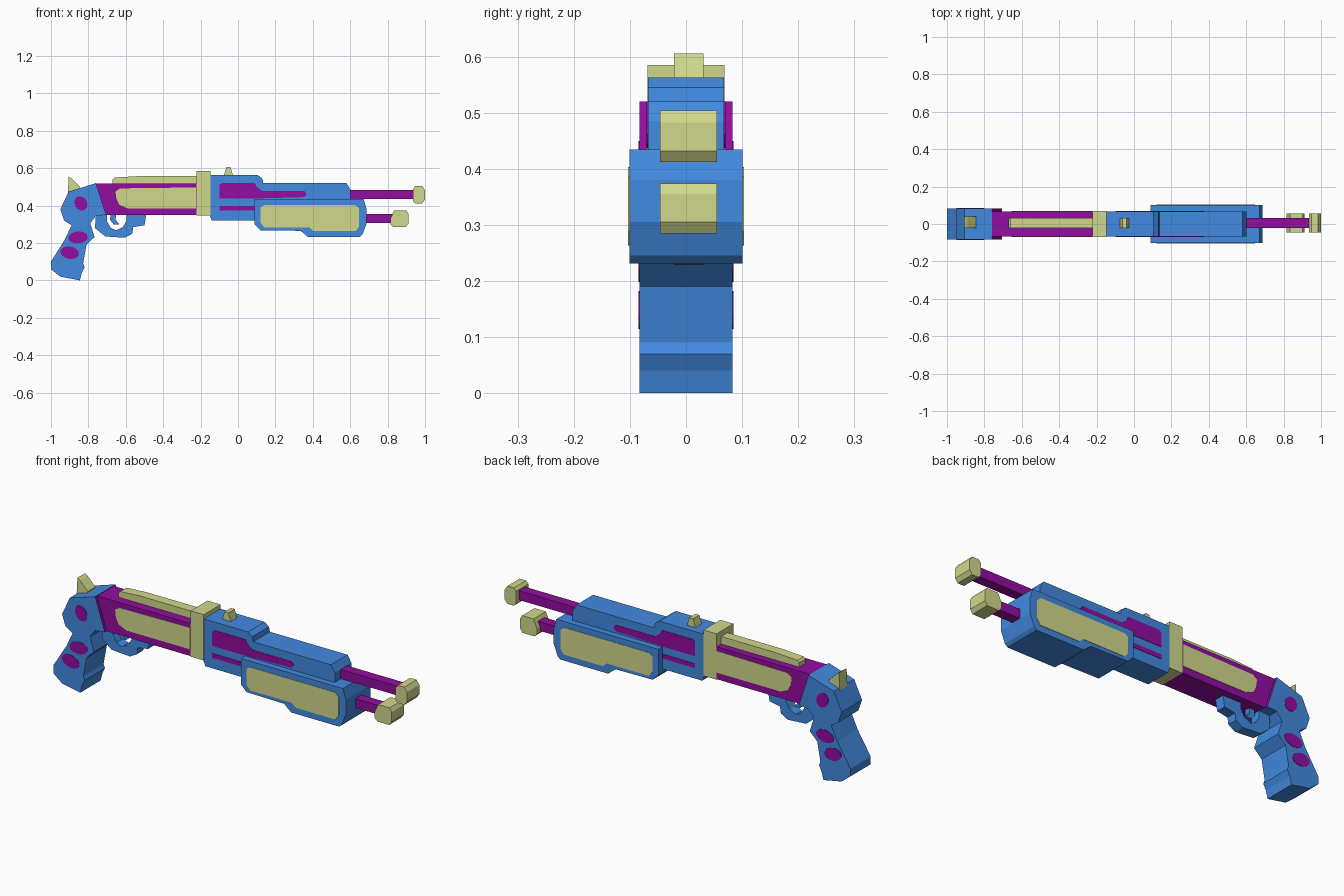
import bpy, bmesh, math
from mathutils import Vector


def material(name, col):
    m = bpy.data.materials.new(name)
    m.diffuse_color = (*col, 1)
    return m


BLUE = material("blue", (0.054, 0.255, 0.745))
PURPLE = material("purple", (0.290, 0.004, 0.350))
YELLOW = material("pale_yellow", (0.640, 0.690, 0.260))


def prism(name, pts, y0, y1, mat):
    """Extrude a side profile of (x, z) points from y0 to y1."""
    bm = bmesh.new()
    face = bm.faces.new([bm.verts.new((x, y0, z)) for x, z in pts])
    ext = bmesh.ops.extrude_face_region(bm, geom=[face])
    moved = [v for v in ext["geom"] if isinstance(v, bmesh.types.BMVert)]
    bmesh.ops.translate(bm, verts=moved, vec=(0, y1 - y0, 0))
    bmesh.ops.recalc_face_normals(bm, faces=bm.faces)
    me = bpy.data.meshes.new(name)
    bm.to_mesh(me)
    bm.free()
    me.materials.append(mat)
    ob = bpy.data.objects.new(name, me)
    bpy.context.collection.objects.link(ob)
    return ob


def rect(x0, x1, z0, z1):
    return [(x0, z0), (x1, z0), (x1, z1), (x0, z1)]


def ellipse(cx, cz, rx, rz, tilt=0.0, n=14):
    pts = []
    for i in range(n):
        a = 2 * math.pi * i / n
        u, w = rx * math.cos(a), rz * math.sin(a)
        pts.append((cx + u * math.cos(tilt) - w * math.sin(tilt),
                    cz + u * math.sin(tilt) + w * math.cos(tilt)))
    return pts


def side_plates(name, pts, half, mat):
    """Thin painted panels on both sides of a part of given half width."""
    for side, s in (("front", -1), ("back", 1)):
        prism(f"{name}_{side}", pts, s * (half - 0.003), s * (half + 0.002), mat)


GRIP, BODY, PUMP = 0.083, 0.068, 0.101   # half widths
MID0, MID1 = -0.021, 0.031               # narrow centre parts

# pistol grip, with its slanted front face in purple
grip = prism("grip", [
    (-0.76, 0.52), (-0.855, 0.49), (-0.905, 0.475), (-0.95, 0.38),
    (-0.93, 0.32), (-0.89, 0.295), (-0.925, 0.22), (-1.0, 0.10),
    (-1.0, 0.06), (-0.95, 0.02), (-0.845, 0.0), (-0.835, 0.04),
    (-0.82, 0.07), (-0.828, 0.09), (-0.81, 0.19), (-0.767, 0.232),
    (-0.79, 0.305), (-0.76, 0.345), (-0.705, 0.35)], -GRIP, GRIP, BLUE)
grip.data.materials.append(PURPLE)
slant = Vector((0.17, 0, 0.055)).normalized()
for p in grip.data.polygons:
    if p.normal.dot(slant) > 0.99 and p.center.z > 0.4:
        p.material_index = 1

# grip spots
for i, (cx, cz, rx, rz, t) in enumerate([(-0.84, 0.412, 0.033, 0.04, 0.5),
                                         (-0.855, 0.23, 0.052, 0.032, 0.1),
                                         (-0.90, 0.148, 0.05, 0.033, -0.2)]):
    side_plates(f"grip_spot_{i + 1}", ellipse(cx, cz, rx, rz, t), GRIP, PURPLE)

# hammer spur
prism("hammer", [(-0.905, 0.555), (-0.89, 0.545), (-0.845, 0.50), (-0.86, 0.48),
                 (-0.91, 0.465)], MID0, 0.041, YELLOW)

# trigger guard and trigger
prism("trigger_guard", [
    (-0.76, 0.35), (-0.765, 0.28), (-0.71, 0.235), (-0.605, 0.228),
    (-0.565, 0.25), (-0.56, 0.285), (-0.50, 0.295), (-0.49, 0.355),
    (-0.595, 0.355), (-0.595, 0.32), (-0.615, 0.285), (-0.65, 0.268),
    (-0.68, 0.28), (-0.70, 0.315), (-0.70, 0.355)], MID0, MID1, BLUE)
prism("trigger", [(-0.68, 0.355), (-0.685, 0.325), (-0.665, 0.30), (-0.635, 0.30),
                  (-0.655, 0.325), (-0.65, 0.355)], -0.01, 0.02, BLUE)

# receiver with side panels, top rib and collar
prism("receiver", [(-0.765, 0.518), (-0.71, 0.35), (-0.20, 0.35), (-0.20, 0.518)],
      -BODY, BODY, PURPLE)
side_plates("receiver_panel", [
    (-0.655, 0.475), (-0.63, 0.492), (-0.225, 0.497), (-0.225, 0.385), (-0.59, 0.385),
    (-0.635, 0.405), (-0.65, 0.435)], BODY, YELLOW)
prism("top_rib", [(-0.67, 0.51), (-0.20, 0.51), (-0.20, 0.557), (-0.54, 0.557),
                  (-0.66, 0.55), (-0.67, 0.54)], MID0, MID1, YELLOW)
prism("collar", rect(-0.223, -0.148, 0.348, 0.585), -BODY - 0.001, BODY + 0.001, YELLOW)

# front body with purple inlays and sight
prism("front_body", [
    (-0.15, 0.563), (0.105, 0.563), (0.13, 0.545), (0.135, 0.52), (0.58, 0.52),
    (0.602, 0.485), (0.602, 0.32), (-0.14, 0.32), (-0.15, 0.345)], -BODY, BODY, BLUE)
side_plates("body_inlay", [
    (-0.10, 0.51), (-0.085, 0.52), (0.09, 0.52), (0.10, 0.50), (0.13, 0.477),
    (0.355, 0.477), (0.368, 0.462), (0.355, 0.445), (0.06, 0.437), (-0.10, 0.437)],
    BODY, PURPLE)
side_plates("body_stripe", rect(-0.10, 0.09, 0.375, 0.398), BODY, PURPLE)
prism("front_sight", [(-0.078, 0.555), (-0.025, 0.555), (-0.04, 0.605), (-0.062, 0.605)],
      MID0, MID1, YELLOW)

# pump handguard with panels
prism("handguard", [
    (0.087, 0.434), (0.672, 0.434), (0.688, 0.38), (0.688, 0.305), (0.665, 0.245),
    (0.65, 0.231), (0.375, 0.231), (0.335, 0.265), (0.12, 0.268), (0.087, 0.30)],
    -PUMP, PUMP, BLUE)
side_plates("handguard_panel", [
    (0.12, 0.39), (0.14, 0.403), (0.625, 0.403), (0.648, 0.385), (0.648, 0.29),
    (0.63, 0.263), (0.405, 0.263), (0.38, 0.283), (0.14, 0.283), (0.12, 0.31)],
    PUMP, YELLOW)

# barrels and muzzle caps
prism("upper_barrel", rect(0.58, 0.95, 0.436, 0.484), MID0, MID1, PURPLE)
prism("lower_barrel", rect(0.67, 0.84, 0.308, 0.355), MID0, MID1, PURPLE)
prism("upper_muzzle", [
    (0.935, 0.49), (0.948, 0.504), (0.985, 0.504), (1.0, 0.482), (1.0, 0.432),
    (0.985, 0.412), (0.948, 0.412), (0.935, 0.425)], -0.046, 0.055, YELLOW)
prism("lower_muzzle", [
    (0.815, 0.33), (0.835, 0.374), (0.90, 0.374), (0.912, 0.355), (0.912, 0.305),
    (0.898, 0.285), (0.83, 0.285), (0.815, 0.30)], -0.046, 0.055, YELLOW)
